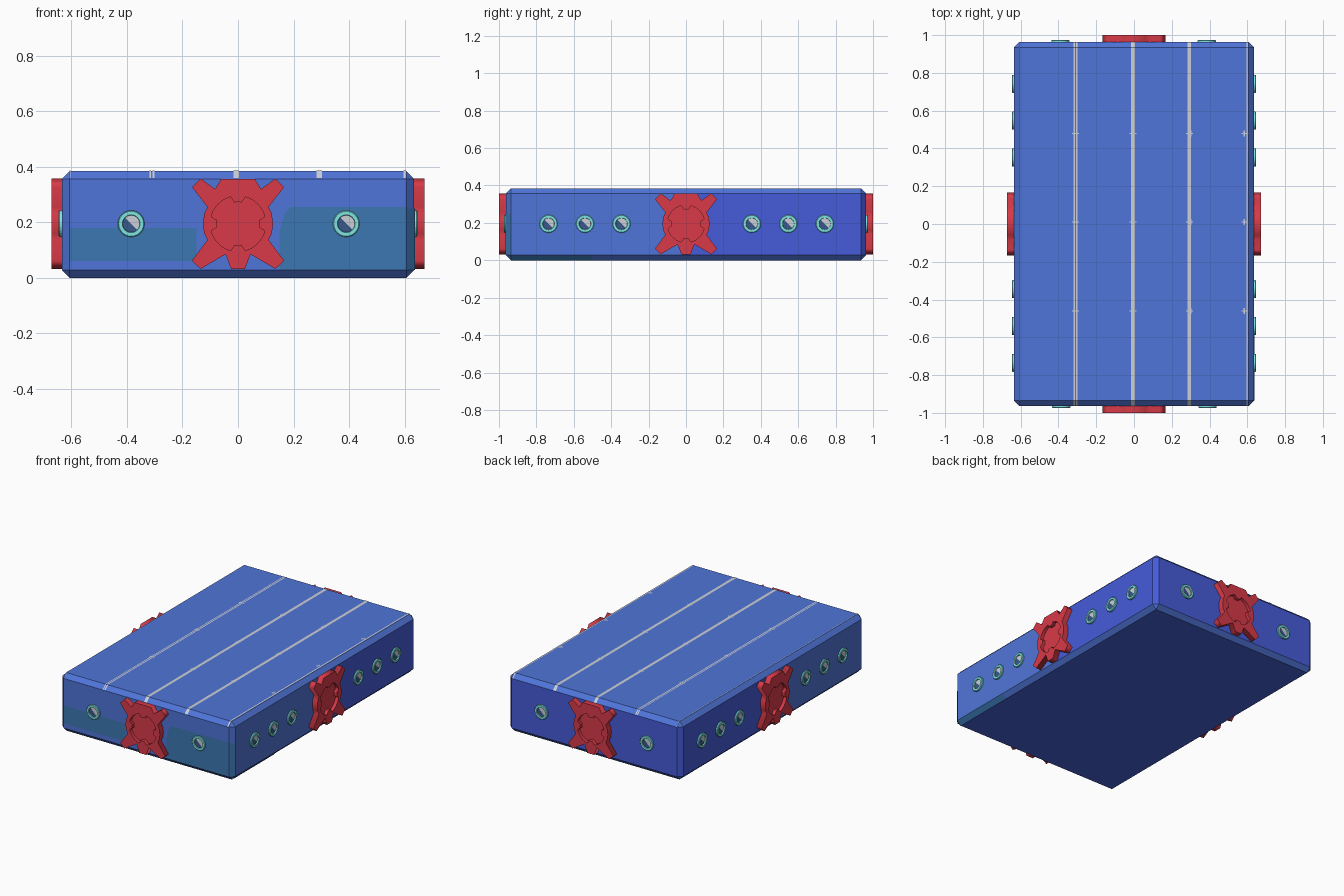
import bpy, bmesh, math
from mathutils import Matrix, Vector

if "Cube" in bpy.data.objects:
    bpy.data.objects.remove(bpy.data.objects["Cube"])

HX, HY, TOP, CH, MID = 0.635, 0.963, 0.385, 0.028, 0.195


def material(name, rgb):
    m = bpy.data.materials.new(name)
    lin = [(c / 255 / 12.92) if c < 11 else ((c / 255 + 0.055) / 1.055) ** 2.4 for c in rgb]
    m.diffuse_color = (*lin, 1)
    m.use_nodes = True
    m.node_tree.nodes["Principled BSDF"].inputs["Base Color"].default_value = m.diffuse_color
    return m


BLUE = material("blue", (80, 117, 217))
VIOLET = material("violet_blue", (70, 91, 217))
UNDER = material("underside_blue", (72, 98, 217))
DEEP = material("deep_teal", (60, 119, 178))
RED = material("red", (216, 58, 72))
AQUA = material("aqua", (132, 240, 238))
GREY = material("pale_grey", (205, 208, 218))
NAVY = material("slate_blue", (58, 88, 140))


def mesh_object(name, verts, faces, mats):
    me = bpy.data.meshes.new(name)
    me.from_pydata([tuple(v) for v in verts], [], faces)
    for m in mats:
        me.materials.append(m)
    ob = bpy.data.objects.new(name, me)
    bpy.context.collection.objects.link(ob)
    return ob


def side_frame(angle, u=0, w=0):
    """Local x runs along a side wall, y goes up, z points outward."""
    dist = HY if angle % 180 == 0 else HX
    return (Matrix.Rotation(math.radians(angle), 4, 'Z')
            @ Matrix.Translation((u, -dist - w, MID)) @ Matrix.Rotation(math.pi / 2, 4, 'X'))


# Chamfered body, with the rear half of the walls in violet blue
bm = bmesh.new()
bmesh.ops.create_cube(bm, size=1)
bmesh.ops.scale(bm, vec=(2 * HX, 2 * HY, TOP), verts=bm.verts)
bmesh.ops.translate(bm, vec=(0, 0, TOP / 2), verts=bm.verts)
bmesh.ops.bevel(bm, geom=bm.edges[:], offset=CH, segments=1, affect='EDGES')
bmesh.ops.bisect_plane(bm, geom=bm.verts[:] + bm.edges[:] + bm.faces[:],
                       plane_co=(0, 0, 0), plane_no=(0, 1, 0))
bm.normal_update()
for f in bm.faces:
    if f.normal.z < -0.9:
        f.material_index = 2
    else:
        f.material_index = int(abs(f.normal.z) < 0.3 and f.calc_center_median().y > 0)
body = mesh_object("body", [], [], [BLUE, VIOLET, UNDER])
bm.to_mesh(body.data)
bm.free()


# Thin paint plates on the front and its right corner
def plate(name, pts, mat):
    pts = [Vector(p) for p in pts]
    n = (pts[1] - pts[0]).cross(pts[2] - pts[0]).normalized()
    mesh_object(name, [p + n * 0.003 for p in pts], [range(len(pts))], [mat])


EX, EY = HX - CH, HY - CH
plate("front_left_panel", [(-EX, -HY, .06), (-.15, -HY, .06), (-.15, -HY, .18), (-EX, -HY, .18)], DEEP)
plate("front_right_panel", [(.15, -HY, CH), (EX, -HY, CH), (EX, -HY, .255), (.19, -HY, .255),
                            (.17, -HY, .235), (.15, -HY, .17)], DEEP)
plate("corner_panel", [(EX, -HY, CH), (HX, -EY, CH), (HX, -EY, .25), (EX, -HY, .25)], DEEP)
plate("lower_edge_panel", [(EX, -EY, 0), (EX, -.5, 0), (HX, -.5, CH), (HX, -EY, CH)], DEEP)


# Pale seams running over the top and down both end chamfers
def seam(name, x, w):
    z = TOP + 0.002
    path = [(-HY - .001, z - CH), (-EY, z), (EY, z), (HY + .001, z - CH)]
    verts = [(x + s * w / 2, y, h) for y, h in path for s in (-1, 1)]
    mesh_object(name, verts, [(2 * i, 2 * i + 1, 2 * i + 3, 2 * i + 2) for i in range(3)], [GREY])


for x, w in ((-.316, .006), (-.304, .008), (-.006, .02), (.293, .02), (.6, .009), (-.605, .003)):
    seam("top_seam", x, w)

# Small cross marks on the seams
for x in (-.31, -.006, .293, .592):
    for y in (-.46, .01, .48):
        for dx, a, b in ((0, .019, .003), (-.008, .003, .016), (.008, .003, .016)):
            cx = min(x + dx, EX - a)
            plate("seam_mark", [(cx - a, y - b, TOP), (cx + a, y - b, TOP),
                                (cx + a, y + b, TOP), (cx - a, y + b, TOP)], GREY)

# Connector outline: right half is listed, left half mirrored
half = [(.06, .162), (.083, .125), (.135, .163), (.166, .132), (.11, .06), (.122, .035), (.126, 0),
        (.122, -.035), (.11, -.058), (.166, -.133), (.135, -.163), (.045, -.11), (.025, -.163)]
outline = half + [(-x, y) for x, y in reversed(half)]
recess = []
for i in range(72):
    a = math.radians(i * 5)
    off = (i * 5 + 45) % 90 - 45
    r = .078 if abs(off) <= 12 else .1
    recess.append((r * math.cos(a), r * math.sin(a)))


def flat_shape(name, loops, w0, w1, angle):
    cu = bpy.data.curves.new(name, 'CURVE')
    cu.dimensions, cu.fill_mode, cu.extrude = '2D', 'BOTH', (w1 - w0) / 2
    for pts in loops:
        sp = cu.splines.new('POLY')
        sp.points.add(len(pts) - 1)
        for p, (x, y) in zip(sp.points, pts):
            p.co = (x, y, 0, 1)
        sp.use_cyclic_u = True
    cu.materials.append(RED)
    ob = bpy.data.objects.new(name, cu)
    bpy.context.collection.objects.link(ob)
    ob.matrix_world = side_frame(angle, 0, (w0 + w1) / 2)
    bpy.ops.object.select_all(action='DESELECT')
    ob.select_set(True)
    bpy.context.view_layer.objects.active = ob
    bpy.ops.object.convert(target='MESH')


# Socket rings: lathed collar with a two-tone core
def socket(angle, u):
    n = 24
    prof = [(.048, -.005), (.048, .008), (.045, .011), (.032, .011), (.03, .001)]
    verts = [(r * math.cos(k * math.tau / n), r * math.sin(k * math.tau / n), h)
             for r, h in prof for k in range(n)]
    faces = [(j * n + k, j * n + (k + 1) % n, (j + 1) * n + (k + 1) % n, (j + 1) * n + k)
             for j in range(len(prof) - 1) for k in range(n)]
    ring = mesh_object("socket_ring", verts, faces, [AQUA])
    ring.matrix_world = side_frame(angle, u)
    pts = [(.031 * math.cos(k * math.tau / n), .031 * math.sin(k * math.tau / n), .004) for k in range(n)]
    s = 21  # split along the falling diagonal
    core = mesh_object("socket_core", pts, [[(s + k) % n for k in range(13)],
                                            [(s + 12 + k) % n for k in range(13)]], [GREY, NAVY])
    core.data.polygons[1].material_index = 1
    core.matrix_world = side_frame(angle, u)


for angle in (0, 90, 180, 270):
    flat_shape("connector_base", [outline], -.005, .015, angle)
    flat_shape("connector_face", [outline, recess], .015, .037, angle)
    if angle % 180 == 0:
        spots = (-.385, .39)
    else:
        spots = (-.735, -.54, -.345, .352, .547, .742)
        if angle == 270:
            spots = [-s for s in spots]
    for u in spots:
        socket(angle, u)
